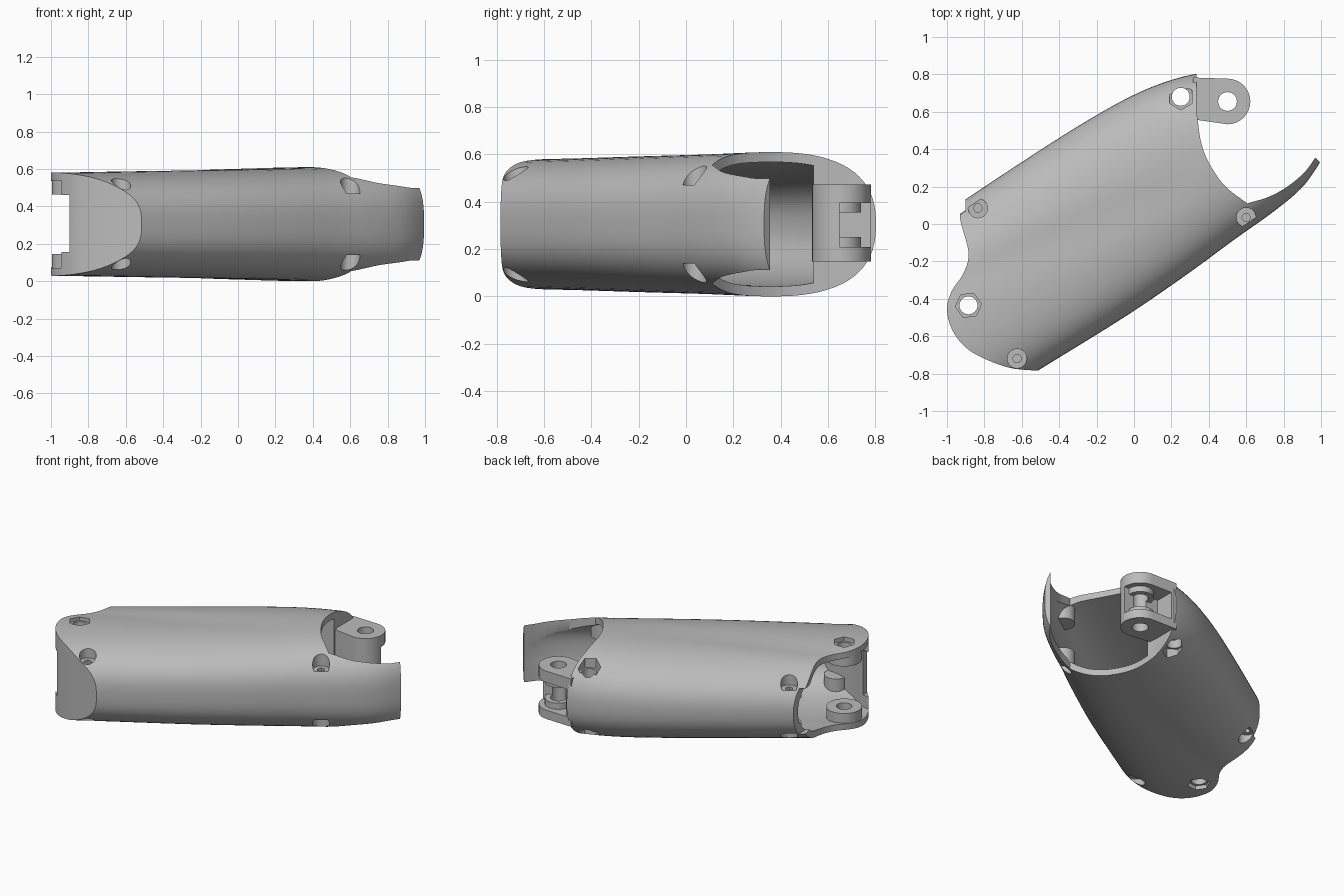
import bpy, bmesh, math
from mathutils import Vector

if "Cube" in bpy.data.objects:
    bpy.data.objects.remove(bpy.data.objects["Cube"])

MID = 0.305                      # height of the symmetry plane
AXIS = math.radians(33)          # direction of the long axis seen from above
U = Vector((math.cos(AXIS), math.sin(AXIS), 0))
V = Vector((-U.y, U.x, 0))

grey = bpy.data.materials.new("plastic grey")
grey.use_nodes = True
colour = (0.5, 0.5, 0.5, 1)
grey.diffuse_color = colour
grey.node_tree.nodes["Principled BSDF"].inputs["Base Color"].default_value = colour


def make_object(name, bm):
    bmesh.ops.recalc_face_normals(bm, faces=bm.faces)
    mesh = bpy.data.meshes.new(name)
    bm.to_mesh(mesh)
    bm.free()
    mesh.materials.append(grey)
    ob = bpy.data.objects.new(name, mesh)
    bpy.context.collection.objects.link(ob)
    return ob


def skin(name, rings):
    """Closed solid through a list of equal rings."""
    bm = bmesh.new()
    loops = [[bm.verts.new(p) for p in ring] for ring in rings]
    n = len(loops[0])
    for a, b in zip(loops, loops[1:]):
        for i in range(n):
            j = (i + 1) % n
            bm.faces.new((a[i], a[j], b[j], b[i]))
    bm.faces.new(loops[0])
    bm.faces.new(loops[-1])
    return make_object(name, bm)


def prism(points, low=-1.0, high=1.0, name="cutter"):
    """Upright prism; low and high are measured from the symmetry plane."""
    return skin(name, [[(x, y, MID + z) for x, y in points] for z in (low, high)])


def box(x0, x1, y0, y1, low=-1.0, high=1.0):
    return prism([(x0, y0), (x1, y0), (x1, y1), (x0, y1)], low, high)


def ngon(x, y, r, n=32, turn=0.0):
    angles = [turn + math.tau * i / n for i in range(n)]
    return [(x + r * math.cos(a), y + r * math.sin(a)) for a in angles]


def combine(ob, tool, operation="DIFFERENCE"):
    mod = ob.modifiers.new("cut", "BOOLEAN")
    mod.operation, mod.object, mod.solver = operation, tool, "EXACT"
    bpy.context.view_layer.objects.active = ob
    bpy.ops.object.modifier_apply(modifier=mod.name)
    bpy.data.objects.remove(tool)


def spline(points, steps=5):
    """Smooth curve through the points."""
    pts = [Vector(p) for p in points]
    pts = [2 * pts[0] - pts[1]] + pts + [2 * pts[-1] - pts[-2]]
    out = []
    for a, b, c, d in zip(pts, pts[1:], pts[2:], pts[3:]):
        for i in range(steps):
            t = i / steps
            out.append(0.5 * (2 * b + (c - a) * t + (2 * a - 5 * b + 4 * c - d) * t * t
                              + (3 * b - a - 3 * c + d) * t ** 3))
    return out + [pts[-2]]


# Stations along the axis: position, right edge, left edge, half height
STATIONS = [(-1.25, -0.37, 0.6, 0.275), (-0.85, -0.378, 0.6, 0.28), (-0.3, -0.39, 0.605, 0.29),
            (0.1, -0.38, 0.6, 0.298), (0.41, -0.362, 0.575, 0.304), (0.65, -0.352, 0.518, 0.305),
            (0.85, -0.328, 0.43, 0.3), (1.0, -0.272, 0.36, 0.295), (1.15, -0.19, 0.3, 0.29)]


def hull(name, wall=0.0, sides=72):
    """Rounded tube along the axis, shrunk by the wall thickness."""
    rings = []
    for u, right, left, half in spline(STATIONS, 4):
        right, left, half = right + wall * 0.9, left - wall, half - wall
        centre, width = (left + right) / 2, (left - right) / 2
        ring = []
        for i in range(sides):
            a = math.tau * (i + 0.5) / sides
            c, s = math.cos(a), math.sin(a)
            power = 2 / (2.4 if c > 0 else 2.8)
            v = centre + width * math.copysign(abs(c) ** power, c)
            z = half * math.copysign(abs(s) ** power, s)
            # shallow diagonal valley that fades out along the axis
            fade = min(1, max(0, 0.5 - u))
            z *= 1 - 0.04 * fade * math.exp(-((v - 0.09 + 0.18 * u) / 0.09) ** 2)
            ring.append(U * u + V * v + Vector((0, 0, MID + z)))
        rings.append(ring)
    return skin(name, rings)


# Outer body trimmed to its outline from above
left_end = spline([(-0.92, 0.13), (-0.93, 0.03), (-0.885, -0.15), (-0.91, -0.26), (-0.975, -0.36),
                   (-1.0, -0.46), (-0.97, -0.57), (-0.9, -0.66), (-0.8, -0.72), (-0.66, -0.77),
                   (-0.51, -0.785)])
mouth = spline([(0.335, 0.6), (0.36, 0.43), (0.41, 0.31), (0.49, 0.2), (0.605, 0.11)])
lip = spline([(0.605, 0.11), (0.72, 0.145), (0.82, 0.2), (0.91, 0.275), (0.97, 0.355)])
outline = (left_end + [(-0.4, -1.0), (1.15, -0.2), (1.1, 0.24), (1.0, 0.325)]
           + lip[::-1] + mouth[::-1][1:] + [(0.335, 1.0), (-0.85, 0.7)])
body = hull("shell_body")
combine(body, prism(outline), "INTERSECT")

# Fasteners: x, y, distance of the seat from the symmetry plane
NUTS = [(-0.885, -0.435, 0.25), (0.25, 0.68, 0.195)]
SCREWS = [(-0.835, 0.085, 0.145), (0.6, 0.035, 0.165), (-0.625, -0.72, 0.18)]

# Cavity, leaving the end wall, the solid hinge root and the bosses
cavity = hull("cavity", 0.042)
combine(cavity, prism([(-0.4, -0.95), (-0.45, -0.745), (-0.62, -0.73), (-0.78, -0.68),
                       (-0.88, -0.62), (-1.02, -0.6), (-1.1, -0.95)]))
combine(cavity, box(0.1, 0.6, 0.54, 1.1))
for side in (-1, 1):
    bosses = [(*NUTS[0], 0.11, 0.09)] + [(*s, 0.075, 0.06) for s in SCREWS]
    for x, y, seat, radius, depth in bosses:
        ends = sorted((side * (seat - depth), side * 0.8))
        combine(cavity, prism(ngon(x, y, radius), *ends))
combine(body, cavity)

# Open back end between the two lugs
combine(body, box(-1.3, -0.9, -0.95, 0.35, -0.15, 0.155))

# Nut pockets, screw pockets and holes on both faces
for x, y, seat in NUTS:
    combine(body, prism(ngon(x, y, 0.048)))
for side in (-1, 1):
    def pocket(points, seat):
        combine(body, prism(points, *sorted((side * seat, side * 0.8))))
    for x, y, seat in NUTS:
        pocket(ngon(x, y, 0.07, 6, 0.1 if x < 0 else 0.5), seat)
    for x, y, seat in SCREWS:
        pocket(ngon(x, y, 0.052), seat)
        pocket(ngon(x, y, 0.024, 6), seat - 0.03)

# Forked hinge tab
end_arc = [(0.5 + 0.122 * math.sin(math.pi * i / 16), 0.655 - 0.122 * math.cos(math.pi * i / 16))
           for i in range(17)]
tab = prism([(0.315, 0.56)] + end_arc + [(0.315, 0.783)], -0.157, 0.168, "hinge_tab")
slot = box(0.355, 0.8, 0.65, 1.0, -0.097, 0.09)
for low, high in ((-0.2, -0.055), (0.05, 0.2)):
    combine(slot, prism(ngon(0.5, 0.655, 0.085), low, high))
combine(tab, slot)
combine(tab, prism(ngon(0.5, 0.655, 0.05)))

# Smooth shading with sharp rims
for ob in (body, tab):
    bpy.ops.object.select_all(action="DESELECT")
    ob.select_set(True)
    bpy.context.view_layer.objects.active = ob
    bpy.ops.object.shade_smooth_by_angle(angle=math.radians(30))
